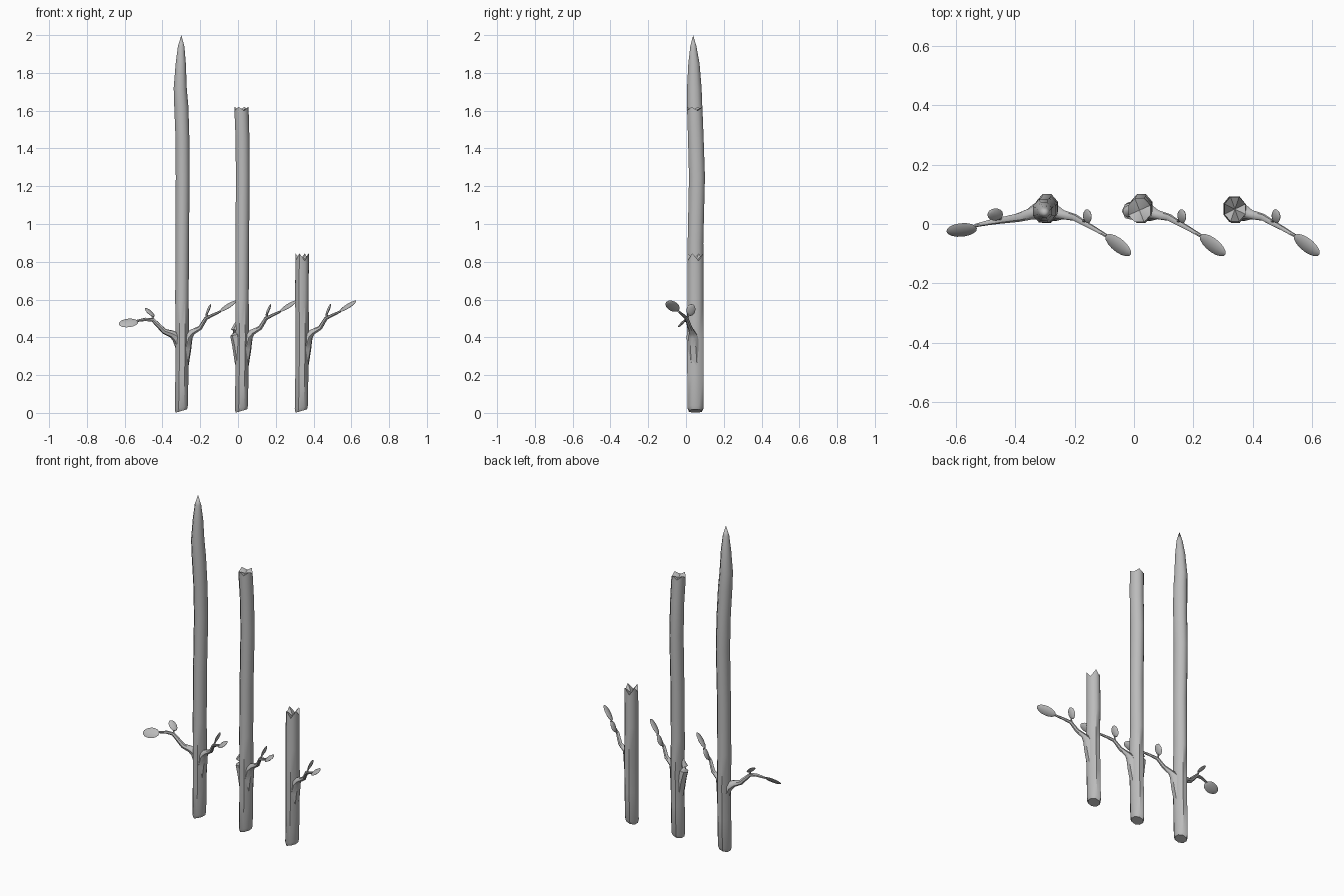
import bpy, bmesh, math
from mathutils import Vector, Matrix

if "Cube" in bpy.data.objects:
    bpy.data.objects.remove(bpy.data.objects["Cube"])

grey = bpy.data.materials.new("bark_grey")
grey.diffuse_color = (0.5, 0.5, 0.5, 1)
grey.use_nodes = True
grey.node_tree.nodes["Principled BSDF"].inputs["Base Color"].default_value = grey.diffuse_color


def finish(bm, name, x, angle=50):
    bmesh.ops.recalc_face_normals(bm, faces=bm.faces)
    me = bpy.data.meshes.new(name)
    bm.to_mesh(me)
    bm.free()
    me.materials.append(grey)
    ob = bpy.data.objects.new(name, me)
    ob.location.x = x
    bpy.context.collection.objects.link(ob)
    bpy.ops.object.select_all(action='DESELECT')
    ob.select_set(True)
    bpy.context.view_layer.objects.active = ob
    bpy.ops.object.shade_smooth_by_angle(angle=math.radians(angle))


def bridge(bm, rings):
    for a, b in zip(rings, rings[1:]):
        n = len(a)
        for i in range(n):
            bm.faces.new((a[i], a[(i + 1) % n], b[(i + 1) % n], b[i]))


def fan(bm, ring, co):
    c = bm.verts.new(co)
    for i in range(len(ring)):
        bm.faces.new((ring[i], ring[(i + 1) % len(ring)], c))


# stake sections: z, centre x, centre y, radius x, radius y
SECTIONS = [(0.01, 0, .05, .032, .036), (0.03, 0, .05, .036, .045),
            (0.2, .003, .05, .036, .045), (0.4, .006, .048, .037, .046),
            (0.6, .003, .05, .037, .044), (0.9, .005, .05, .037, .043),
            (1.25, .007, .058, .038, .044), (1.45, .006, .052, .038, .043),
            (1.62, 0, .046, .039, .042), (1.72, -.006, .044, .036, .040),
            (1.85, -.003, .042, .028, .031), (1.94, -.001, .039, .018, .017)]


def section_at(z):
    for a, b in zip(SECTIONS, SECTIONS[1:]):
        if a[0] <= z <= b[0]:
            t = (z - a[0]) / (b[0] - a[0])
            return [p + (q - p) * t for p, q in zip(a, b)]


def stake(name, x, top=None, jag=0.0, sides=8):
    secs = [s for s in SECTIONS if top is None or s[0] < top - .03]
    if top:
        secs.append(section_at(top))
    bm = bmesh.new()
    rings = []
    for k, (z, cx, cy, rx, ry) in enumerate(secs):
        ring = []
        for i in range(sides):
            a = 2 * math.pi * (i + .5) / sides
            zz = z
            if k < 2:                      # slanted foot cut
                zz += .01 * math.cos(a)
            if top and k == len(secs) - 1:  # splintered rim
                zz += jag * (1 if i % 2 else -1)
            ring.append(bm.verts.new((cx + rx * 1.04 * math.cos(a), cy + ry * 1.04 * math.sin(a), zz)))
        rings.append(ring)
    bridge(bm, rings)
    bm.faces.new(rings[0])
    z, cx, cy = secs[-1][:3]
    fan(bm, rings[-1], (cx, cy, top - jag * 1.3) if top else (0, .038, 2.0))
    finish(bm, name, x)


def twig(name, x, path, sides=7):
    # path: x, y, z, radius
    pts = [Vector(p[:3]) for p in path]
    bm = bmesh.new()
    rings = []
    for i, p in enumerate(pts):
        d = pts[min(i + 1, len(pts) - 1)] - pts[max(i - 1, 0)]
        q = d.to_track_quat('Z', 'Y')
        r = path[i][3]
        rings.append([bm.verts.new(p + q @ Vector((r * math.cos(t), r * math.sin(t), 0)))
                      for t in (2 * math.pi * k / sides for k in range(sides))])
    bridge(bm, rings)
    bm.faces.new(rings[0])
    bm.faces.new(rings[-1])
    finish(bm, name, x)


def leaf(name, x, centre, along, across, length, width):
    d = Vector(along).normalized()
    w = Vector(across)
    w = (w - w.dot(d) * d).normalized()
    n = w.cross(d)
    m = Matrix((w * width, n * .007, d * length)).transposed()
    bm = bmesh.new()
    bmesh.ops.create_uvsphere(bm, u_segments=8, v_segments=8, radius=1)
    for v in bm.verts:
        v.co = m @ v.co + Vector(centre)
    finish(bm, name, x, 60)


TALL, MID, SHORT = -.30, .018, .335

# stakes
stake("tall_pointed_stake", TALL)
stake("middle_broken_stake", MID, 1.61, .01)
stake("short_broken_stake", SHORT, .825, .02)

# right hand twig with two leaves on every stake
for tag, x in (("tall", TALL), ("middle", MID), ("short", SHORT)):
    twig(tag + "_right_twig", x, [(.004, .05, .24, .034), (.02, .043, .34, .034),
                                  (.036, .037, .405, .027), (.06, .031, .428, .016),
                                  (.10, .022, .45, .012), (.13, .004, .50, .010),
                                  (.165, -.015, .517, .008), (.207, -.04, .537, .006)])
    twig(tag + "_right_leaf_stem", x, [(.128, .006, .495, .006), (.137, .015, .522, .005)], 5)
    leaf(tag + "_right_leaf", x, (.247, -.071, .565), (.09, -.062, .052), (.2, .75, .5), .058, .029)
    leaf(tag + "_right_leaflet", x, (.143, .026, .545), (.025, .005, .06), (-.2, .9, -.2), .034, .024)

# left twig with two leaves on the tall stake
twig("tall_left_twig", TALL, [(.005, .05, .34, .033), (-.022, .045, .40, .029),
                              (-.05, .034, .418, .02), (-.09, .022, .432, .015),
                              (-.15, .012, .492, .011), (-.19, .005, .495, .009),
                              (-.235, -.005, .487, .006)])
twig("tall_left_leaf_stem", TALL, [(-.148, .014, .49, .006), (-.155, .024, .516, .005)], 5)
leaf("tall_left_leaf", TALL, (-.28, -.02, .476), (-.1, -.012, -.012), (0, .7, .7), .052, .032)
leaf("tall_left_leaflet", TALL, (-.167, .032, .532), (-.045, .012, .042), (.15, .8, .35), .034, .022)

# cut branch stub on the middle stake
twig("middle_left_stub", MID, [(.0, .05, .26, .034), (-.015, .047, .36, .034),
                               (-.03, .043, .415, .03), (-.036, .042, .44, .021),
                               (-.02, .045, .48, .012)])
